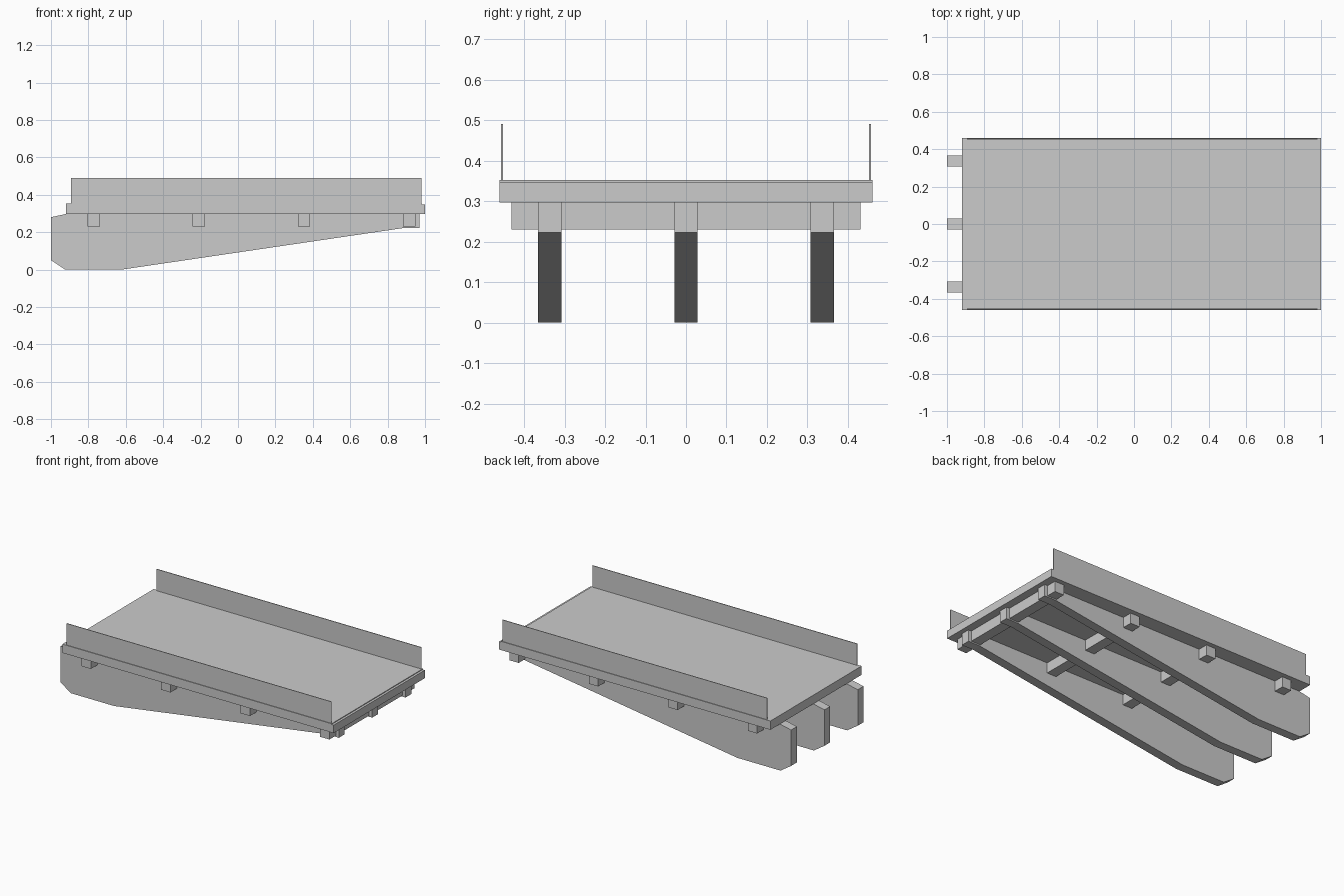
import bpy, bmesh

if "Cube" in bpy.data.objects:
    bpy.data.objects.remove(bpy.data.objects["Cube"])


def box(name, x0, x1, y0, y1, z0, z1):
    return extrude(name, [(x0, z0), (x1, z0), (x1, z1), (x0, z1)], y0, y1)


def extrude(name, profile, y0, y1):
    """Prism from an x/z profile, extruded along y."""
    bm = bmesh.new()
    face = bm.faces.new([bm.verts.new((x, y0, z)) for x, z in profile])
    ext = bmesh.ops.extrude_face_region(bm, geom=[face])
    verts = [g for g in ext["geom"] if isinstance(g, bmesh.types.BMVert)]
    bmesh.ops.translate(bm, verts=verts, vec=(0, y1 - y0, 0))
    bmesh.ops.recalc_face_normals(bm, faces=bm.faces[:])
    mesh = bpy.data.meshes.new(name)
    bm.to_mesh(mesh)
    bm.free()
    obj = bpy.data.objects.new(name, mesh)
    bpy.context.collection.objects.link(obj)
    return obj


# deck slab with thin road surface
box("deck_slab", -0.92, 1.0, -0.461, 0.461, 0.296, 0.347)
box("road_surface", -0.92, 0.985, -0.461, 0.461, 0.347, 0.352)

# thin side rails
for side, s in (("front", -1), ("back", 1)):
    y0, y1 = sorted((s * 0.4525, s * 0.457))
    box(side + "_rail", -0.892, 0.98, y0, y1, 0.352, 0.49)

# tapered main girders
girder = [(-1, 0.28), (-1, 0.05), (-0.925, 0), (-0.62, 0), (0.885, 0.222),
          (0.97, 0.222), (0.97, 0.296), (-0.925, 0.296)]
for i, y in enumerate((-0.337, 0, 0.337)):
    extrude(f"girder_{i + 1}", girder, y - 0.029, y + 0.029)

# cross beams under the deck
for i in range(4):
    x = -0.772 + i * 0.5625
    box(f"cross_beam_{i + 1}", x - 0.033, x + 0.033, -0.431, 0.431, 0.23, 0.296)
